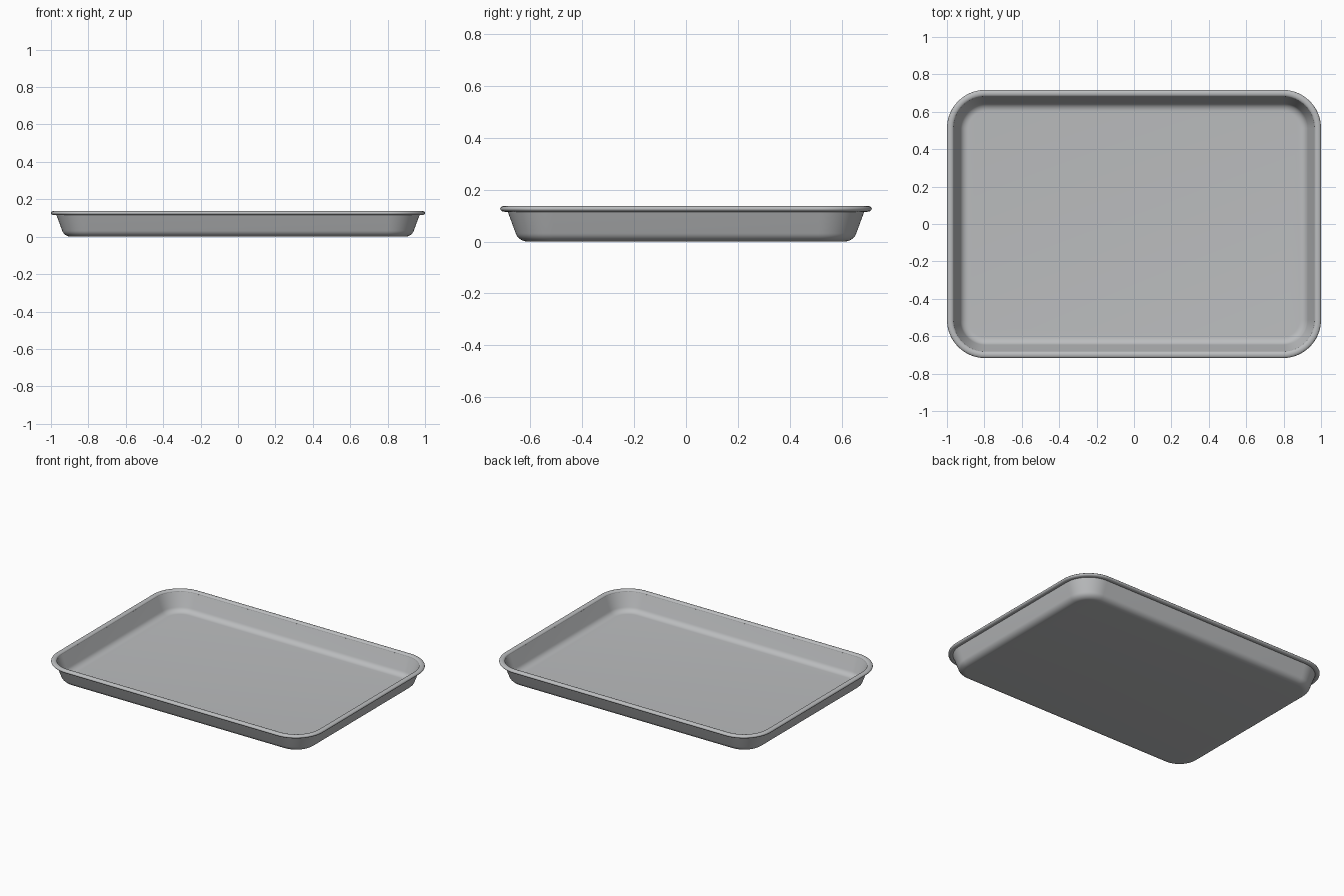
import bpy, bmesh, math

if "Cube" in bpy.data.objects:
    bpy.data.objects.remove(bpy.data.objects["Cube"])

HX, HY, R = 1.0, 0.717, 0.205   # outer half sizes and corner radius
SEG = 16                        # segments per rounded corner

steel = bpy.data.materials.new("brushed steel grey")
steel.diffuse_color = (0.50, 0.51, 0.52, 1)
steel.use_nodes = True
steel.node_tree.nodes["Principled BSDF"].inputs["Base Color"].default_value = steel.diffuse_color


def ring(bm, inset, z):
    """Rounded rectangle of vertices, inset from the outer rim."""
    r = R - inset
    verts = []
    for k, (sx, sy) in enumerate([(1, 1), (-1, 1), (-1, -1), (1, -1)]):
        for i in range(SEG + 1):
            a = math.pi / 2 * (k + i / SEG)
            verts.append(bm.verts.new((sx * (HX - R) + r * math.cos(a),
                                       sy * (HY - R) + r * math.sin(a), z)))
    return verts


def arc(cx, cz, rx, rz, a0, a1, n):
    pts = []
    for i in range(n + 1):
        a = math.radians(a0 + (a1 - a0) * i / n)
        pts.append((cx + rx * math.cos(a), cz + rz * math.sin(a)))
    return pts


def loft(name, profile, closed=False, caps=False):
    bm = bmesh.new()
    rings = [ring(bm, d, z) for d, z in profile]
    pairs = list(zip(rings, rings[1:]))
    if closed:
        pairs.append((rings[-1], rings[0]))
    for a, b in pairs:
        for i in range(len(a)):
            j = (i + 1) % len(a)
            bm.faces.new((a[i], a[j], b[j], b[i]))
    if caps:
        bm.faces.new(rings[0])
        bm.faces.new(rings[-1])
    bmesh.ops.recalc_face_normals(bm, faces=bm.faces)
    me = bpy.data.meshes.new(name)
    bm.to_mesh(me)
    bm.free()
    ob = bpy.data.objects.new(name, me)
    bpy.context.collection.objects.link(ob)
    me.materials.append(steel)
    bpy.context.view_layer.objects.active = ob
    ob.select_set(True)
    bpy.ops.object.shade_smooth_by_angle(angle=math.radians(40))
    ob.select_set(False)
    return ob


# Pan: outer floor and wall going up, then inner wall and floor going down
outer = arc(0.108, 0.045, 0.05, 0.045, 270, 160 + 36, 8)[::1]
outer = [(0.108 - 0.05 * math.sin(t), 0.045 - 0.045 * math.cos(t))
         for t in [math.radians(74 * i / 8) for i in range(9)]]
inner = [(0.114 - 0.045 * math.sin(t), 0.050 - 0.040 * math.cos(t))
         for t in [math.radians(74 * i / 8) for i in range(9)]]
loft("pan_body", outer + [(0.027, 0.122), (0.036, 0.126)] + inner[::-1], caps=True)

# Rolled rim bead around the top edge
loft("rolled_rim", arc(0.018, 0.1265, 0.018, 0.0115, 0, 337.5, 15), closed=True)
